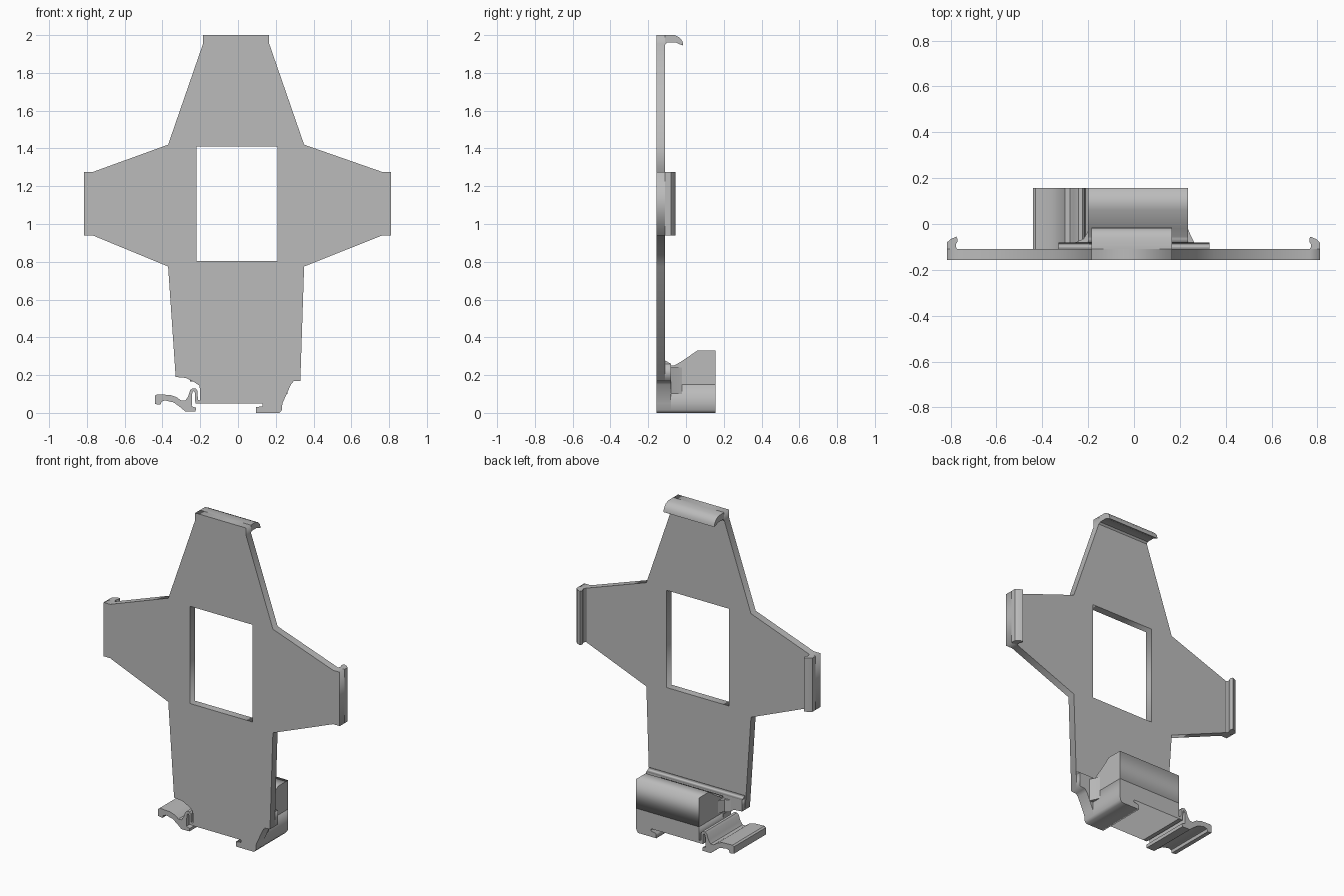
import bpy
from mathutils import Matrix, Vector

cube = bpy.data.objects.get("Cube")
if cube:
    bpy.data.objects.remove(cube, do_unlink=True)

grey = bpy.data.materials.new("plain grey plastic")
grey.use_nodes = True
GREY = (0.5, 0.5, 0.5, 1)
grey.diffuse_color = GREY
grey.node_tree.nodes["Principled BSDF"].inputs["Base Color"].default_value = GREY

# Which world axes the drawn profile's u, v and its depth follow
AXES = {"x": ("Y", "Z", "X"), "y": ("X", "Z", "Y"), "z": ("X", "Y", "Z")}
UNIT = {"X": Vector((1, 0, 0)), "Y": Vector((0, 1, 0)), "Z": Vector((0, 0, 1))}


def prism(name, axis, lo, hi, *loops, smooth=False):
    """Extrude a closed profile (later loops are holes) along an axis."""
    curve = bpy.data.curves.new(name, "CURVE")
    curve.dimensions = "2D"
    curve.fill_mode = "BOTH"
    curve.extrude = (hi - lo) / 2
    for loop in loops:
        spline = curve.splines.new("POLY")
        spline.points.add(len(loop) - 1)
        for point, (u, v) in zip(spline.points, loop):
            point.co = (u, v, 0, 1)
        spline.use_cyclic_u = True
    temp = bpy.data.objects.new(name + " profile", curve)
    bpy.context.collection.objects.link(temp)
    graph = bpy.context.evaluated_depsgraph_get()
    mesh = bpy.data.meshes.new_from_object(temp.evaluated_get(graph))
    bpy.data.objects.remove(temp, do_unlink=True)
    bpy.data.curves.remove(curve)

    u, v, w = (UNIT[a] for a in AXES[axis])
    turn = Matrix((u, v, w)).transposed().to_4x4()
    mesh.transform(turn @ Matrix.Translation((0, 0, (lo + hi) / 2)))
    if turn.determinant() < 0:
        mesh.flip_normals()
    mesh.materials.clear()
    mesh.materials.append(grey)
    mesh.name = name
    obj = bpy.data.objects.new(name, mesh)
    bpy.context.collection.objects.link(obj)
    bpy.ops.object.select_all(action="DESELECT")
    obj.select_set(True)
    bpy.context.view_layer.objects.active = obj
    bpy.ops.object.mode_set(mode="EDIT")
    bpy.ops.mesh.select_all(action="SELECT")
    bpy.ops.mesh.remove_doubles(threshold=0.0005)
    bpy.ops.mesh.normals_make_consistent(inside=False)
    bpy.ops.object.mode_set(mode="OBJECT")
    if smooth:
        bpy.ops.object.shade_smooth_by_angle(angle=0.6)
    return obj


FRONT, REAR, LEDGE, BACK = -0.157, -0.11, -0.08, 0.157

# Lower edges shared by the plate and its thicker foot
left_foot = [(-0.33, 0.19), (-0.275, 0.185), (-0.235, 0.165), (-0.205, 0.145),
             (-0.2, 0.12), (-0.2, 0.05)]
hook = [(0.13, 0.05), (0.13, 0.035), (0.095, 0.03), (0.095, 0), (0.22, 0), (0.232, 0.015)]
right_foot = [(0.235, 0.05), (0.28, 0.15), (0.295, 0.168), (0.33, 0.17)]

# Cross-shaped plate with a window
right_edge = [(0.35, 0.775), (0.765, 0.94), (0.81, 0.94), (0.81, 1.275),
              (0.765, 1.275), (0.35, 1.42), (0.165, 1.955), (0.165, 2)]
left_edge = [(-0.185, 2), (-0.185, 1.955), (-0.37, 1.42), (-0.77, 1.275),
             (-0.815, 1.275), (-0.815, 0.94), (-0.77, 0.94), (-0.37, 0.775)]
window = [(-0.22, 0.805), (-0.22, 1.41), (0.21, 1.41), (0.21, 0.805)]
prism("cross_plate", "y", FRONT, REAR,
      left_foot + hook + right_foot + right_edge + left_edge, window)

# Thickened foot of the plate
prism("plate_foot", "y", REAR, LEDGE,
      left_foot + hook + right_foot + [(0.33, 0.26), (-0.33, 0.26)])

# Curved lip on the top arm
prism("top_lip", "x", -0.185, 0.165,
      [(REAR, 2), (-0.06, 2), (-0.035, 1.988), (-0.018, 1.967), (-0.015, 1.945),
       (-0.035, 1.952), (-0.05, 1.96), (-0.1, 1.96), (REAR, 1.95)], smooth=True)

# Inward lips on the side arms
lip = [(0, REAR), (0, -0.08), (0.015, -0.066), (0.041, -0.055), (0.046, -0.068),
       (0.044, -0.08), (0.038, -0.088), (0.038, -0.1), (0.045, REAR)]
for name, edge, sign in (("right_lip", -0.815, 1), ("left_lip", 0.81, -1)):
    prism(name, "z", 0.94, 1.275, [(edge + sign * u, v) for u, v in lip], smooth=True)

# Rail block: hooked lower half, then the sloped upper half
prism("rail_block_base", "y", LEDGE, BACK,
      [(-0.2, 0.15), (-0.2, 0.05)] + hook + [(0.235, 0.05), (0.235, 0.15)])
prism("rail_block_top", "x", -0.2, 0.235,
      [(LEDGE, 0.15), (BACK, 0.15), (BACK, 0.33), (0.06, 0.33), (-0.02, 0.275),
       (-0.055, 0.255), (-0.065, 0.25), (LEDGE, 0.252)])

# Gussets where the foot meets the block
prism("left_gusset", "z", 0.1, 0.24,
      [(0.235, LEDGE), (0.262, LEDGE), (0.245, -0.045), (0.235, -0.02)], smooth=True)
prism("right_gusset", "z", 0.165, 0.24,
      [(-0.2, LEDGE), (-0.255, LEDGE), (-0.22, -0.065), (-0.2, -0.03)], smooth=True)

# Small bevel between the plate and the foot
prism("foot_bevel", "x", -0.33, 0.33,
      [(REAR, 0.26), (REAR, 0.277), (LEDGE, 0.26)])

# Spring latch: folded thin wall with a finger lever
prism("spring_latch", "y", FRONT, BACK,
      [(-0.2, 0.05), (-0.2, 0.065), (-0.212, 0.07), (-0.215, 0.118), (-0.225, 0.13),
       (-0.242, 0.13), (-0.253, 0.12), (-0.265, 0.085), (-0.28, 0.065), (-0.3, 0.065),
       (-0.325, 0.083), (-0.36, 0.095), (-0.43, 0.098), (-0.44, 0.09), (-0.44, 0.047),
       (-0.41, 0.043), (-0.405, 0.06), (-0.385, 0.066), (-0.34, 0.055), (-0.305, 0.03),
       (-0.28, 0.008), (-0.225, 0.008), (-0.222, 0.027), (-0.245, 0.035),
       (-0.242, 0.108), (-0.234, 0.115), (-0.228, 0.108), (-0.226, 0.05)], smooth=True)
